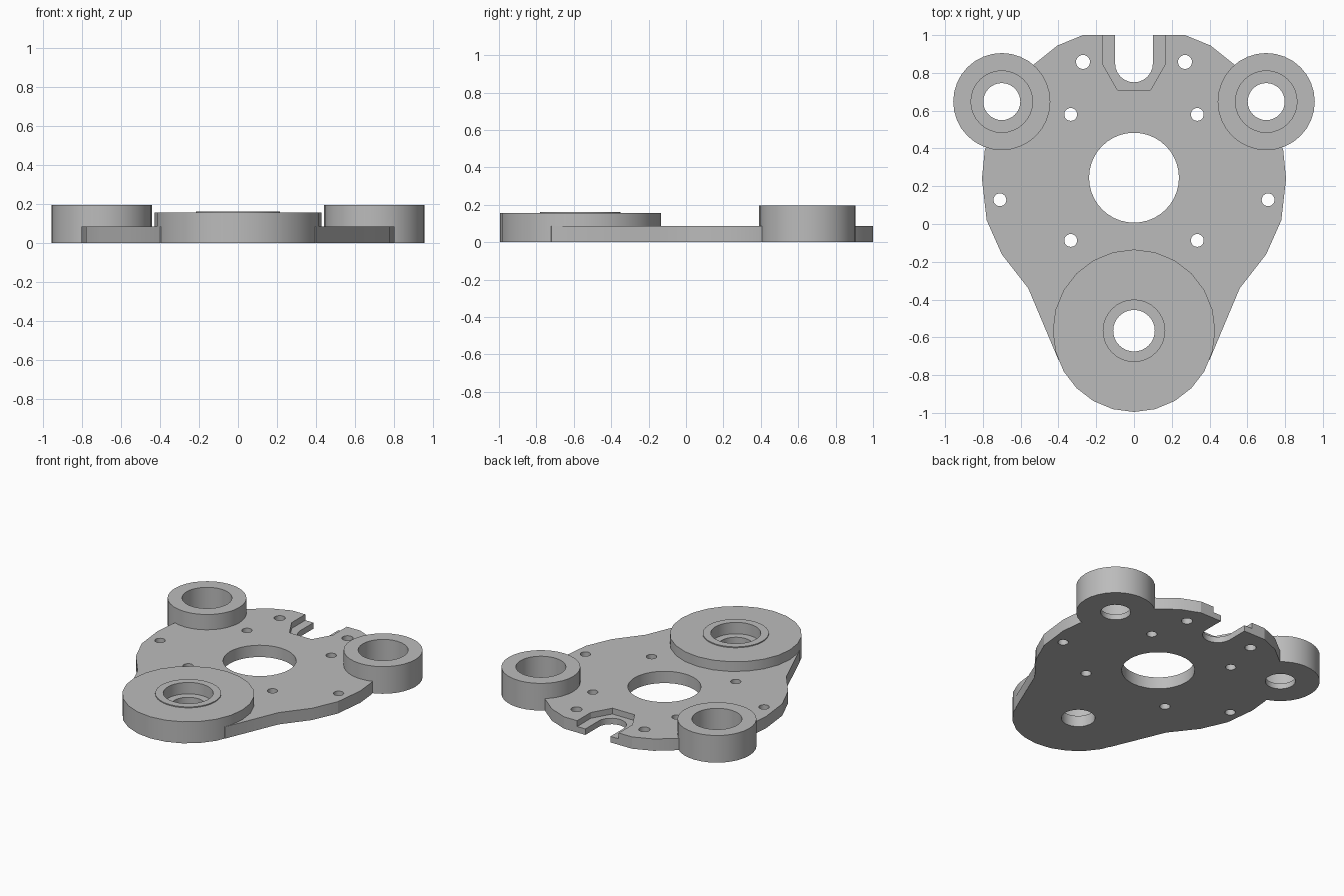
import bpy, bmesh
from math import sin, cos, pi, radians

cube = bpy.data.objects.get("Cube")
if cube:
    bpy.data.objects.remove(cube)

grey = bpy.data.materials.new("machined grey")
grey.use_nodes = True
colour = (0.5, 0.5, 0.5, 1)
grey.diffuse_color = colour
grey.node_tree.nodes["Principled BSDF"].inputs["Base Color"].default_value = colour


def prism(name, points, z0, z1):
    """Upright solid with the given counter-clockwise outline."""
    bm = bmesh.new()
    face = bm.faces.new([bm.verts.new((x, y, z0)) for x, y in points])
    top = bmesh.ops.extrude_face_region(bm, geom=[face])["geom"]
    bmesh.ops.translate(bm, vec=(0, 0, z1 - z0),
                        verts=[v for v in top if isinstance(v, bmesh.types.BMVert)])
    bmesh.ops.recalc_face_normals(bm, faces=bm.faces)
    mesh = bpy.data.meshes.new(name)
    bm.to_mesh(mesh)
    bm.free()
    mesh.materials.append(grey)
    obj = bpy.data.objects.new(name, mesh)
    bpy.context.collection.objects.link(obj)
    return obj


def disc(x, y, r, z0, z1, n=24):
    ring = [(x + r * cos(2 * pi * i / n), y + r * sin(2 * pi * i / n)) for i in range(n)]
    return prism("round_tool", ring, z0, z1)


def combine(target, tool, operation):
    """Apply a boolean with the tool, then discard the tool."""
    mod = target.modifiers.new(operation, "BOOLEAN")
    mod.operation, mod.solver, mod.object = operation, "EXACT", tool
    bpy.context.view_layer.objects.active = target
    bpy.ops.object.modifier_apply(modifier=mod.name)
    bpy.data.objects.remove(tool)


def mirrored(half):
    return half + [(-x, y) for x, y in reversed(half)]


PLATE, STEP, LOW, HIGH = 0.085, 0.043, -0.1, 0.4
BOSS_X, BOSS_Y, FRONT_Y = 0.70, 0.648, -0.565

# Base plate outline, right half from front to back
half = [(0.2, -0.8), (0.40, -0.72), (0.56, -0.34), (0.70, -0.16), (0.78, 0.02),
        (0.805, 0.24), (0.79, 0.39), (0.7, 0.65), (0.53, 0.845), (0.405, 0.945), (0.27, 1.0)]
plate = prism("mounting_plate", mirrored(half), 0, PLATE)

# Raised bosses
combine(plate, disc(0, FRONT_Y, 0.43, 0, 0.155), "UNION")
combine(plate, disc(0, FRONT_Y, 0.215, 0.05, 0.162, 32), "UNION")
for s in (-1, 1):
    combine(plate, disc(s * BOSS_X, BOSS_Y, 0.257, 0, 0.195, 32), "UNION")

# Counterbores and through holes in the bosses
combine(plate, disc(0, FRONT_Y, 0.163, 0.08, HIGH, 32), "DIFFERENCE")
combine(plate, disc(0, FRONT_Y, 0.11, LOW, HIGH, 32), "DIFFERENCE")
for s in (-1, 1):
    combine(plate, disc(s * BOSS_X, BOSS_Y, 0.163, 0.04, HIGH, 32), "DIFFERENCE")
    combine(plate, disc(s * BOSS_X, BOSS_Y, 0.098, LOW, HIGH, 32), "DIFFERENCE")

# Central opening and screw holes
combine(plate, disc(0, 0.245, 0.238, LOW, HIGH, 40), "DIFFERENCE")
for x, y, r in ((0.27, 0.858, 0.037), (0.335, 0.58, 0.034),
                (0.71, 0.128, 0.034), (0.335, -0.087, 0.034)):
    for s in (-1, 1):
        combine(plate, disc(s * x, y, r, LOW, HIGH), "DIFFERENCE")

# Stepped U-shaped slot at the back edge
step = mirrored([(0.088, 0.71), (0.165, 0.845), (0.165, 1.1)])
combine(plate, prism("step_tool", step, STEP, HIGH), "DIFFERENCE")
arc = [(0.1 * cos(a), 0.85 + 0.1 * sin(a)) for a in (pi + pi * i / 12 for i in range(13))]
slot = arc + [(0.1, 1.1), (-0.1, 1.1)]
combine(plate, prism("slot_tool", slot, LOW, HIGH), "DIFFERENCE")

# Smooth the round walls, keep the plate facets crisp
bpy.ops.object.select_all(action="DESELECT")
plate.select_set(True)
bpy.context.view_layer.objects.active = plate
bpy.ops.object.shade_smooth_by_angle(angle=radians(17))
